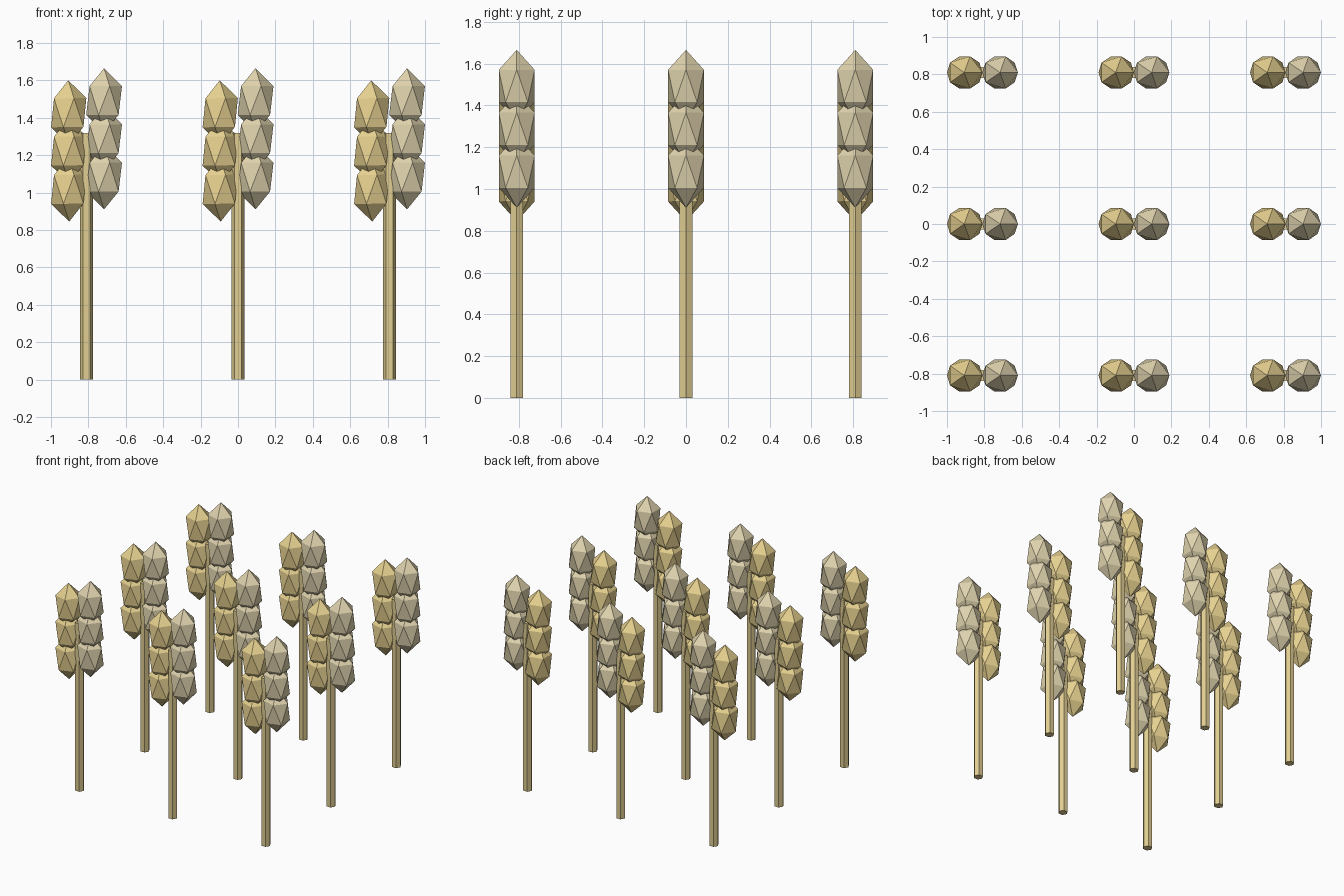
import bpy, bmesh, math
from mathutils import Matrix, Vector

if "Cube" in bpy.data.objects:
    bpy.data.objects.remove(bpy.data.objects["Cube"])


def material(name, rgb):
    m = bpy.data.materials.new(name)
    m.diffuse_color = (*rgb, 1)
    m.use_nodes = True
    m.node_tree.nodes["Principled BSDF"].inputs["Base Color"].default_value = m.diffuse_color
    return m


def mesh_from(bm, name, mat):
    me = bpy.data.meshes.new(name)
    bm.to_mesh(me)
    bm.free()
    me.materials.append(mat)
    return me


# six-sided stalk with corners facing left and right
def stalk_mesh(mat, radius=0.035, height=1.32):
    bm = bmesh.new()
    place = Matrix.Translation((0, 0, height / 2)) @ Matrix.Rotation(math.radians(30), 4, 'Z')
    bmesh.ops.create_cone(bm, cap_ends=True, segments=6, radius1=radius,
                          radius2=radius, depth=height, matrix=place)
    return mesh_from(bm, "stalk", mat)


# column of three stretched icosahedron grains
def grain_mesh(name, mat, x, base, tilt):
    bm = bmesh.new()
    for i in range(3):
        place = (Matrix.Translation((x, 0, base + i * 0.205))
                 @ Matrix.Rotation(math.radians(tilt), 4, 'Y')
                 @ Matrix.Diagonal((0.107, 0.101, 0.1725, 1)))
        bmesh.ops.create_icosphere(bm, subdivisions=1, radius=1, matrix=place)
    return mesh_from(bm, name, mat)


gold = material("gold", (0.80, 0.64, 0.28))
pale = material("pale_straw", (0.74, 0.65, 0.42))
stem = material("stem_gold", (0.76, 0.62, 0.29))

parts = [
    stalk_mesh(stem),
    grain_mesh("left_grains", gold, -0.095, 1.018, -1),
    grain_mesh("right_grains", pale, 0.094, 1.083, 0),
]

# three by three field of plants
spacing = 0.81
for row in (-1, 0, 1):
    for col in (-1, 0, 1):
        for me in parts:
            ob = bpy.data.objects.new(me.name, me)
            ob.location = Vector((col, row, 0)) * spacing
            bpy.context.collection.objects.link(ob)
